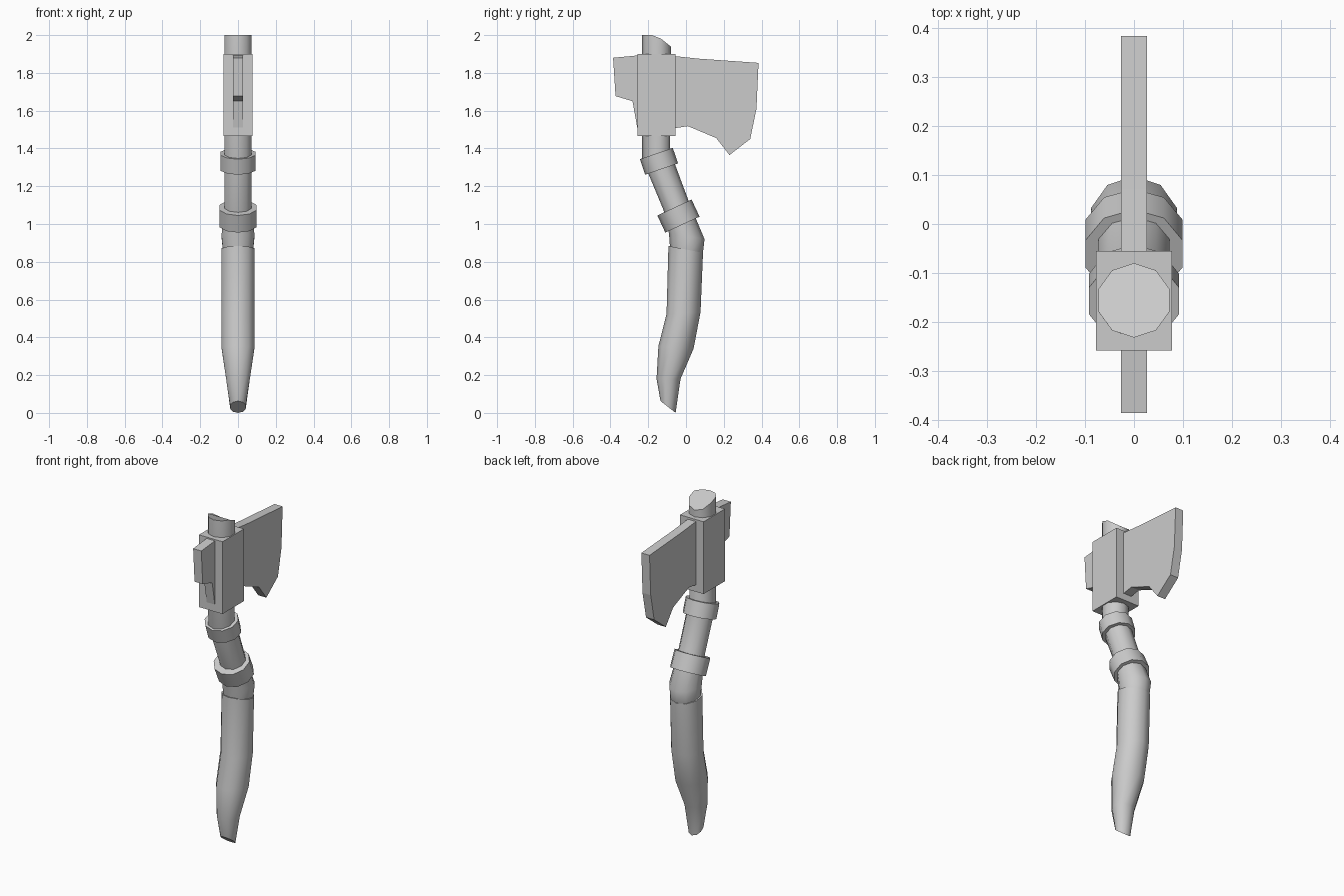
import bpy, bmesh, math
from mathutils import Vector

if "Cube" in bpy.data.objects:
    bpy.data.objects.remove(bpy.data.objects["Cube"])

SIDES = 10


def finish(name, bm, smooth):
    bmesh.ops.recalc_face_normals(bm, faces=bm.faces)
    me = bpy.data.meshes.new(name)
    bm.to_mesh(me)
    bm.free()
    ob = bpy.data.objects.new(name, me)
    bpy.context.collection.objects.link(ob)
    if smooth:
        bpy.ops.object.select_all(action='DESELECT')
        ob.select_set(True)
        bpy.context.view_layer.objects.active = ob
        bpy.ops.object.shade_smooth_by_angle(angle=math.radians(40))
    return ob


def tube(name, sections, adjust=None):
    """Ten-sided loft; each section is (y, z) at front, (y, z) at back, x radius."""
    bm = bmesh.new()
    rings = []
    for y0, z0, y1, z1, rx in sections:
        c = Vector((0, (y0 + y1) / 2, (z0 + z1) / 2))
        half = Vector((0, (y1 - y0) / 2, (z1 - z0) / 2))
        ring = []
        for i in range(SIDES):
            a = 2 * math.pi * i / SIDES
            ring.append(bm.verts.new(c + half * math.cos(a) + Vector((rx * math.sin(a), 0, 0))))
        rings.append(ring)
    for a, b in zip(rings, rings[1:]):
        for i in range(SIDES):
            j = (i + 1) % SIDES
            bm.faces.new((a[i], a[j], b[j], b[i]))
    if adjust:
        adjust(rings[0])
    bm.faces.new(rings[0])
    bm.faces.new(rings[-1])
    return finish(name, bm, True)


def plate(name, profile, half):
    """Side profile (y, z) extruded across x."""
    bm = bmesh.new()
    face = bm.faces.new([bm.verts.new((-half, y, z)) for y, z in profile])
    ext = bmesh.ops.extrude_face_region(bm, geom=[face])
    verts = [g for g in ext['geom'] if isinstance(g, bmesh.types.BMVert)]
    bmesh.ops.translate(bm, verts=verts, vec=(2 * half, 0, 0))
    return finish(name, bm, False)


def band(name, y, z, r, rx, height, tilt):
    """Collar tilted about x, its back side raised."""
    t = math.radians(tilt)
    secs = []
    for s in (0.5, -0.5):
        cy, cz = y - s * height * math.sin(t), z + s * height * math.cos(t)
        dy, dz = r * math.cos(t), r * math.sin(t)
        secs.append((cy - dy, cz - dz, cy + dy, cz + dz, rx))
    return tube(name, secs)


# Shaft, with the back half of its top chopped off at a slant
def chop(ring):
    for v in ring:
        v.co.z -= 0.8 * max(0, v.co.y + 0.156)


tube("shaft", [
    (-0.232, 2.0, -0.080, 2.0, 0.076),
    (-0.232, 1.345, -0.084, 1.385, 0.076),
    (-0.119, 1.074, 0.020, 1.106, 0.076),
    (-0.090, 0.950, 0.098, 0.920, 0.092),
    (-0.085, 0.880, 0.090, 0.850, 0.084),
    (-0.075, 0.840, 0.075, 0.810, 0.078),
], chop)

# Curved grip
tube("grip", [
    (-0.093, 0.884, 0.090, 0.847, 0.092),
    (-0.103, 0.524, 0.077, 0.534, 0.092),
    (-0.146, 0.354, 0.040, 0.340, 0.092),
    (-0.156, 0.180, -0.029, 0.180, 0.066),
    (-0.135, 0.063, -0.055, 0.0, 0.043),
])

# Collars on the bends
band("upper_collar", -0.143, 1.332, 0.092, 0.097, 0.087, 19)
band("lower_collar", -0.040, 1.042, 0.100, 0.104, 0.100, 25)

# Socket block around the shaft
plate("socket", [(-0.258, 1.467), (-0.055, 1.467), (-0.055, 1.9), (-0.258, 1.9)], 0.078)

# Axe blade and back spike, one plate each side of the socket
plate("blade", [
    (-0.10, 1.892), (-0.055, 1.888), (0.07, 1.875), (0.384, 1.853), (0.373, 1.61),
    (0.34, 1.45), (0.23, 1.365), (0.16, 1.455), (0.01, 1.518), (-0.055, 1.508),
    (-0.10, 1.508),
], 0.027)
plate("poll", [
    (-0.20, 1.894), (-0.258, 1.892), (-0.386, 1.88), (-0.373, 1.677),
    (-0.283, 1.65), (-0.258, 1.51), (-0.20, 1.51),
], 0.027)
